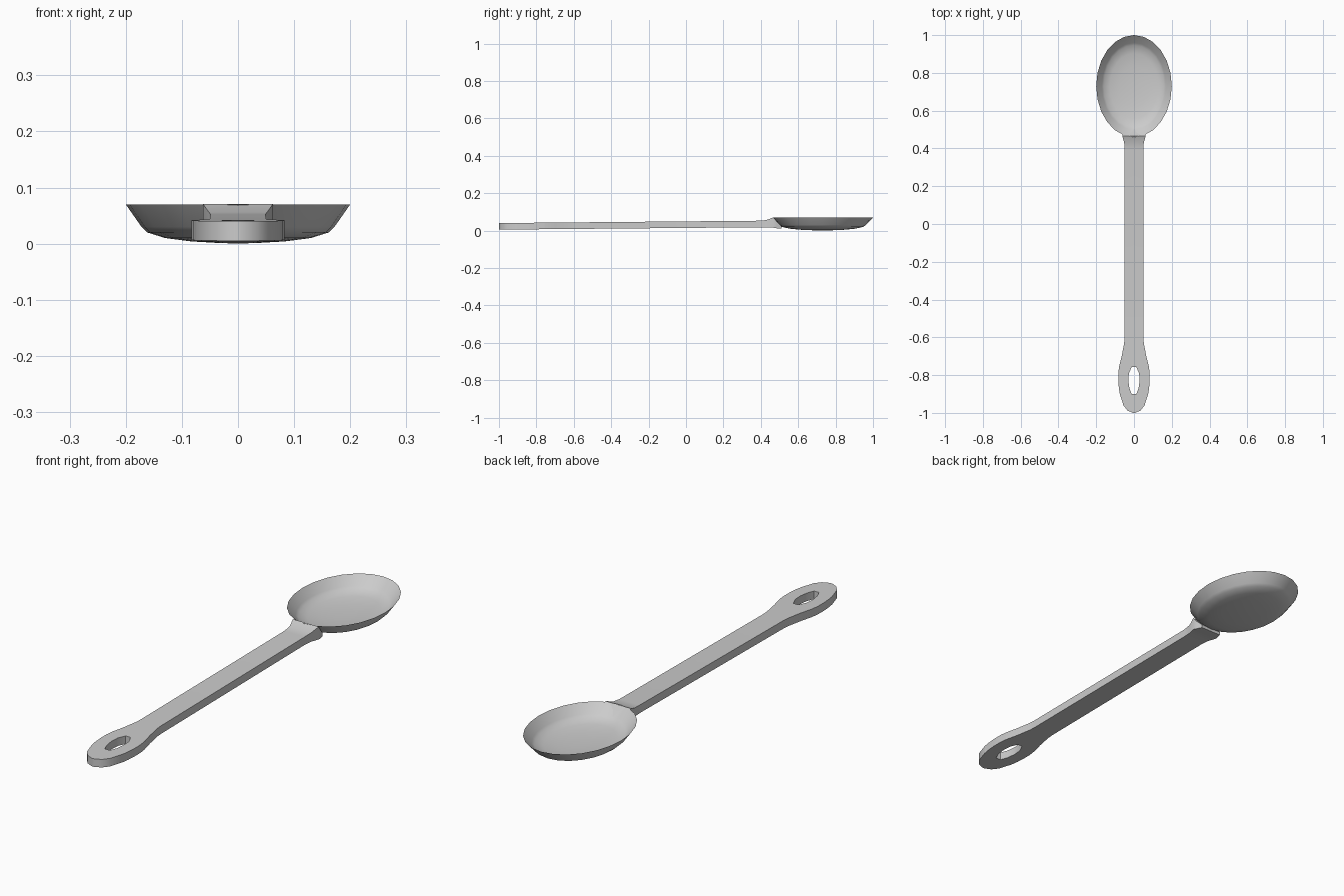
import bpy, bmesh
from math import sin, cos, pi, radians

if "Cube" in bpy.data.objects:
    bpy.data.objects.remove(bpy.data.objects["Cube"])


def finish(bm, name, angle):
    bmesh.ops.recalc_face_normals(bm, faces=bm.faces)
    mesh = bpy.data.meshes.new(name)
    bm.to_mesh(mesh)
    bm.free()
    obj = bpy.data.objects.new(name, mesh)
    bpy.context.collection.objects.link(obj)
    bpy.ops.object.select_all(action='DESELECT')
    obj.select_set(True)
    bpy.context.view_layer.objects.active = obj
    bpy.ops.object.shade_smooth_by_angle(angle=radians(angle))
    return obj


# Bowl: thin oval shell, outside profile up to the rim and back down inside
SIDES = 24
CY, RX, RY = 0.73, 0.2, 0.27
outer = [(0.2, 0.0015), (0.42, 0.004), (0.65, 0.010), (0.81, 0.020), (0.86, 0.030), (1.0, 0.070)]
inner = [(r - 0.01, z + 0.003) for r, z in reversed(outer[:-1])]
bm = bmesh.new()
rings = []
for r, z in outer + inner:
    rings.append([bm.verts.new((RX * r * cos(2 * pi * i / SIDES),
                                CY + RY * r * sin(2 * pi * i / SIDES), z))
                  for i in range(SIDES)])
for a, b in zip(rings, rings[1:]):
    for i in range(SIDES):
        j = (i + 1) % SIDES
        bm.faces.new((a[i], a[j], b[j], b[i]))
for ring, z in ((rings[0], 0.0), (rings[-1], 0.004)):
    centre = bm.verts.new((0, CY, z))
    for i in range(SIDES):
        bm.faces.new((ring[i], ring[(i + 1) % SIDES], centre))
finish(bm, "bowl", 50)

# Handle: half stations of (y, half width, hole half width, top z, bottom z)
def shaft(y, w, hole=0.0):
    return (y, w, hole, 0.04 + 0.009 * (y + 1), 0.005 + 0.009 * (y + 1))


stations = [shaft(*s) for s in (
    (-1.0, 0.006), (-0.987, 0.035), (-0.96, 0.056),
    (-0.9005, 0.075), (-0.9, 0.075, 0.012), (-0.87, 0.08, 0.024),
    (-0.83, 0.083, 0.03), (-0.79, 0.083, 0.027), (-0.757, 0.079, 0.012),
    (-0.7565, 0.079), (-0.70, 0.065), (-0.63, 0.052), (-0.60, 0.05), (0.39, 0.049))]
stations += [(0.43, 0.052, 0, 0.056, 0.017), (0.467, 0.062, 0, 0.0705, 0.015),
             (0.485, 0.058, 0, 0.049, 0.012), (0.51, 0.05, 0, 0.024, 0.010)]
bm = bmesh.new()
rows = [[bm.verts.new(p) for p in ((h, y, t), (w, y, t), (w, y, b), (h, y, b))]
        for y, w, h, t, b in stations]
for k, (a, b) in enumerate(zip(rows, rows[1:])):
    for i in range(3):
        bm.faces.new((a[i], a[i + 1], b[i + 1], b[i]))
    if stations[k][2] or stations[k + 1][2]:      # wall of the hanging hole
        bm.faces.new((a[3], a[0], b[0], b[3]))
bm.faces.new(rows[0])
bm.faces.new(rows[-1])
# mirror the half across x = 0
geom = bm.verts[:] + bm.edges[:] + bm.faces[:]
bmesh.ops.mirror(bm, geom=geom, axis='X', merge_dist=0.0)
bmesh.ops.remove_doubles(bm, verts=bm.verts, dist=0.0001)
finish(bm, "handle", 35)
